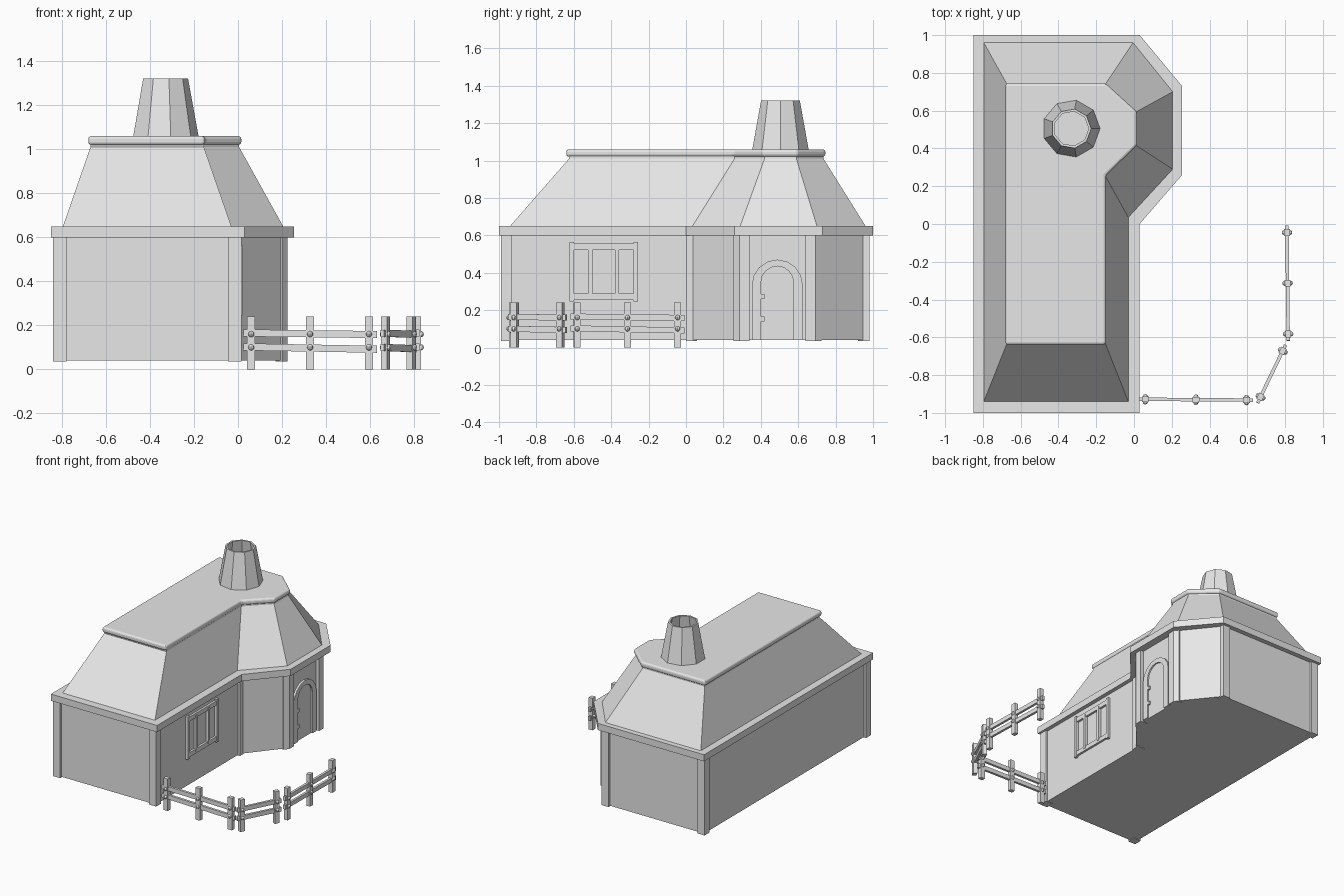
import bpy, math
from mathutils import Vector, Matrix

cube = bpy.data.objects.get("Cube")
if cube:
    bpy.data.objects.remove(cube, do_unlink=True)

grey = bpy.data.materials.new("plain_grey")
grey.use_nodes = True
grey.diffuse_color = (0.8, 0.8, 0.8, 1)
grey.node_tree.nodes["Principled BSDF"].inputs["Base Color"].default_value = (0.8, 0.8, 0.8, 1)


def make(name, verts, faces):
    me = bpy.data.meshes.new(name)
    me.from_pydata(verts, [], faces)
    me.materials.append(grey)
    ob = bpy.data.objects.new(name, me)
    bpy.context.collection.objects.link(ob)
    return ob


def bridge(n, a, b):
    return [(a + i, a + (i + 1) % n, b + (i + 1) % n, b + i) for i in range(n)]


def loft(name, layers):
    """Closed solid through outlines, each given as (points, z)."""
    n = len(layers[0][0])
    verts = [(x, y, z) for pts, z in layers for x, y in pts]
    faces = [tuple(reversed(range(n)))]
    for k in range(len(layers) - 1):
        faces += bridge(n, k * n, (k + 1) * n)
    faces.append(tuple(range(k * n + n, k * n + 2 * n)))
    return make(name, verts, faces)


def box(name, lo, hi):
    pts = [(lo[0], lo[1]), (hi[0], lo[1]), (hi[0], hi[1]), (lo[0], hi[1])]
    return loft(name, [(pts, lo[2]), (pts, hi[2])])


def plan(left, front, inner, join, bay, bay_front, bay_back, inner_back, back):
    """Floor outline: long block with an angled bay on its right-hand side."""
    return [(left, front), (inner, front), (inner, join), (bay, bay_front),
            (bay, bay_back), (inner_back, back), (left, back)]


# Main building
walls = plan(-0.825, -0.975, 0.0, 0.02, 0.2, 0.265, 0.715, 0.0, 0.965)
eaves = plan(-0.85, -1.0, 0.03, 0.0, 0.255, 0.26, 0.73, 0.03, 1.0)
roof_low = plan(-0.795, -0.94, -0.03, 0.035, 0.205, 0.29, 0.70, -0.005, 0.96)
roof_top = plan(-0.67, -0.625, -0.155, 0.26, 0.005, 0.42, 0.59, -0.155, 0.735)
rim = plan(-0.68, -0.64, -0.15, 0.255, 0.015, 0.415, 0.595, -0.15, 0.745)
loft("walls", [(walls, 0.04), (walls, 0.61)])
loft("eaves", [(eaves, 0.60), (eaves, 0.65)])
loft("roof", [(roof_low, 0.65), (roof_top, 1.01), (roof_top, 1.03)])
rim_ob = loft("roof_rim", [(rim, 1.02), (rim, 1.06)])
bev = rim_ob.modifiers.new("round_edge", 'BEVEL')
bev.width, bev.segments = 0.014, 3

# Corner posts
for i, (x, y) in enumerate([(-0.81, -0.96), (-0.015, -0.96), (-0.81, 0.95), (-0.015, 0.95), (-0.015, 0.03)]):
    box(f"corner_post_{i}", (x - 0.03, y - 0.03, 0.035), (x + 0.03, y + 0.03, 0.60))
bay_post = [(0.17, 0.26), (0.2, 0.255), (0.225, 0.287), (0.225, 0.34), (0.17, 0.34)]
back_bay_post = [(x, 0.98 - y) for x, y in reversed(bay_post)]
for name, pts in (("bay_post_front", bay_post), ("bay_post_back", back_bay_post)):
    loft(name, [(pts, 0.035), (pts, 0.60)])


# Arched door
def arch(half, top, x, steps=8):
    pts = [(x, 0.488 + half, 0.04)]
    for i in range(steps + 1):
        a = math.pi * i / steps
        pts.append((x, 0.488 + half * math.cos(a), top - half + half * math.sin(a)))
    return pts + [(x, 0.488 - half, 0.04)]


outer, inner = arch(0.136, 0.47, 0.215), arch(0.087, 0.435, 0.215)
n = len(outer)
deep_outer, deep_inner = arch(0.136, 0.47, 0.19), arch(0.087, 0.435, 0.19)
faces = []
for i in range(n - 1):
    for a, b in ((0, n), (n, 3 * n), (3 * n, 2 * n), (2 * n, 0)):
        faces.append((a + i, b + i, b + i + 1, a + i + 1))
faces += [(0, 2 * n, 3 * n, n), (n - 1, 2 * n - 1, 4 * n - 1, 3 * n - 1)]
make("door_frame", outer + inner + deep_outer + deep_inner, faces)
make("door", arch(0.088, 0.436, 0.204), [tuple(reversed(range(n)))])
for z in (0.14, 0.26):
    box("door_hinge", (0.2, 0.395, z), (0.217, 0.42, z + 0.025))

# Window: stiles, rails, mullions
for y, w, lo, hi in [(-0.61, 0.024, 0.245, 0.565), (-0.268, 0.024, 0.245, 0.565),
                     (-0.512, 0.022, 0.27, 0.54), (-0.368, 0.022, 0.27, 0.54)]:
    box("window_upright", (-0.01, y - w / 2, lo), (0.02, y + w / 2, hi))
for z in (0.255, 0.522):
    box("window_rail", (-0.01, -0.622, z), (0.016, -0.256, z + 0.033))

# Hollow tapered chimney
SIDES = 9
verts = []
for r, z in [(0.153, 1.058), (0.105, 1.322), (0.092, 1.322), (0.135, 1.061)]:
    for i in range(SIDES):
        a = math.tau * i / SIDES
        verts.append((-0.332 + r * math.cos(a), 0.505 + r * math.sin(a), z))
faces = sum((bridge(SIDES, k * SIDES, (k + 1) * SIDES) for k in range(3)), [])
make("chimney", verts, faces)


# Fence
def place(ob, origin, angle, tilt=0.0):
    ob.matrix_world = (Matrix.Translation(origin) @ Matrix.Rotation(angle, 4, 'Z')
                       @ Matrix.Rotation(tilt, 4, 'Y'))


def bolt(origin, angle):
    bpy.ops.mesh.primitive_uv_sphere_add(segments=8, ring_count=6, radius=0.014)
    ob = bpy.context.object
    ob.name = "fence_bolt"
    ob.data.materials.append(grey)
    place(ob, origin, angle)


def fence_run(start, end, posts):
    a, b = Vector((*start, 0)), Vector((*end, 0))
    way = b - a
    angle = math.atan2(way.y, way.x)
    side = Vector((-math.sin(angle), math.cos(angle), 0))
    for i in range(posts):
        p = a + way * i / (posts - 1)
        place(box("fence_post", (-0.018, -0.015, 0), (0.018, 0.015, 0.24)), p, angle)
        for z in (0.16, 0.1):
            for s in (-0.014, 0.014):
                bolt(p + side * s + Vector((0, 0, z)), angle)
    half = way.length / 2 + 0.036
    for z, tilt in ((0.162, 0.012), (0.097, 0.018)):
        rail = box("fence_rail", (-half, -0.009, -0.016), (half, 0.009, 0.016))
        place(rail, (a + b) / 2 + Vector((0, 0, z)), angle, tilt)


fence_run((0.06, -0.928), (0.595, -0.932), 3)
fence_run((0.67, -0.915), (0.787, -0.672), 2)
fence_run((0.816, -0.582), (0.81, -0.045), 3)
